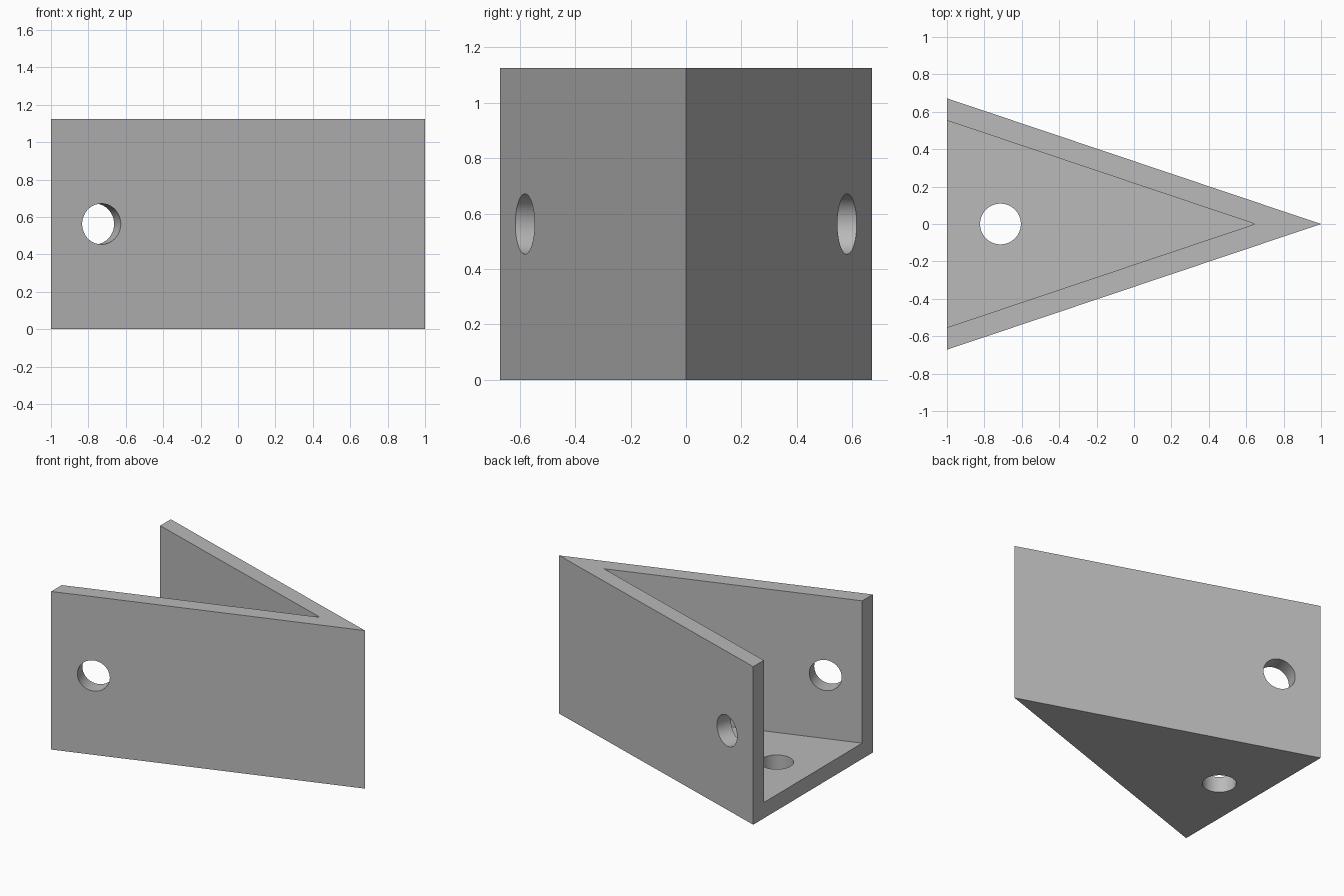
import bpy, bmesh, math
from mathutils import Vector

if "Cube" in bpy.data.objects:
    bpy.data.objects.remove(bpy.data.objects["Cube"], do_unlink=True)

HEIGHT, HALF_WIDTH, WALL, HOLE_R = 1.125, 0.672, 0.1125, 0.109
SLOPE = HALF_WIDTH / 2
ANGLE = math.atan(SLOPE)

grey = bpy.data.materials.new("plain grey")
grey.use_nodes = True
colour = (0.49, 0.49, 0.49, 1)
grey.diffuse_color = colour
grey.node_tree.nodes["Principled BSDF"].inputs["Base Color"].default_value = colour


def wedge(name, tip, back, bottom, top):
    """Triangular prism with its tip on +x, sides parallel to the walls."""
    half = (tip - back) * SLOPE
    bm = bmesh.new()
    base = bm.faces.new([bm.verts.new((x, y, bottom))
                         for x, y in ((back, -half), (tip, 0), (back, half))])
    lifted = bmesh.ops.extrude_face_region(bm, geom=[base])["geom"]
    bmesh.ops.translate(bm, vec=(0, 0, top - bottom),
                        verts=[v for v in lifted if isinstance(v, bmesh.types.BMVert)])
    bmesh.ops.recalc_face_normals(bm, faces=bm.faces)
    mesh = bpy.data.meshes.new(name)
    bm.to_mesh(mesh)
    bm.free()
    mesh.materials.append(grey)
    obj = bpy.data.objects.new(name, mesh)
    bpy.context.collection.objects.link(obj)
    return obj


def drill(name, centre, direction):
    """Round cutter lying along a direction."""
    bpy.ops.mesh.primitive_cylinder_add(
        vertices=64, radius=HOLE_R, depth=0.4, location=centre,
        rotation=Vector(direction).to_track_quat("Z", "Y").to_euler())
    obj = bpy.context.object
    obj.name = name
    obj.data.materials.append(grey)
    return obj


# Solid outer wedge
bracket = wedge("wedge_bracket", 1, -1, 0, HEIGHT)

# Inner pocket, open at the top and at the wide end
pocket_tip = 1 - WALL / math.sin(ANGLE)
cutters = [wedge("pocket_cutter", pocket_tip, -1.3, WALL, HEIGHT + 0.3)]

# Floor hole and one hole square to each side wall
cutters.append(drill("floor_hole_cutter", (-0.714, 0, 0), (0, 0, 1)))
hole_x = -0.73
for side, label in ((-1, "front"), (1, "back")):
    cutters.append(drill(label + "_hole_cutter",
                         (hole_x, side * (1 - hole_x) * SLOPE, HEIGHT / 2),
                         (math.sin(ANGLE), side * math.cos(ANGLE), 0)))

bpy.ops.object.select_all(action="DESELECT")
bpy.context.view_layer.objects.active = bracket
bracket.select_set(True)
for cutter in cutters:
    cut = bracket.modifiers.new(cutter.name, "BOOLEAN")
    cut.operation, cut.solver, cut.object = "DIFFERENCE", "EXACT", cutter
    bpy.ops.object.modifier_apply(modifier=cut.name)
for cutter in cutters:
    bpy.data.objects.remove(cutter, do_unlink=True)

# Smooth hole walls, crisp edges elsewhere
bpy.ops.object.shade_smooth_by_angle(angle=math.radians(30))
